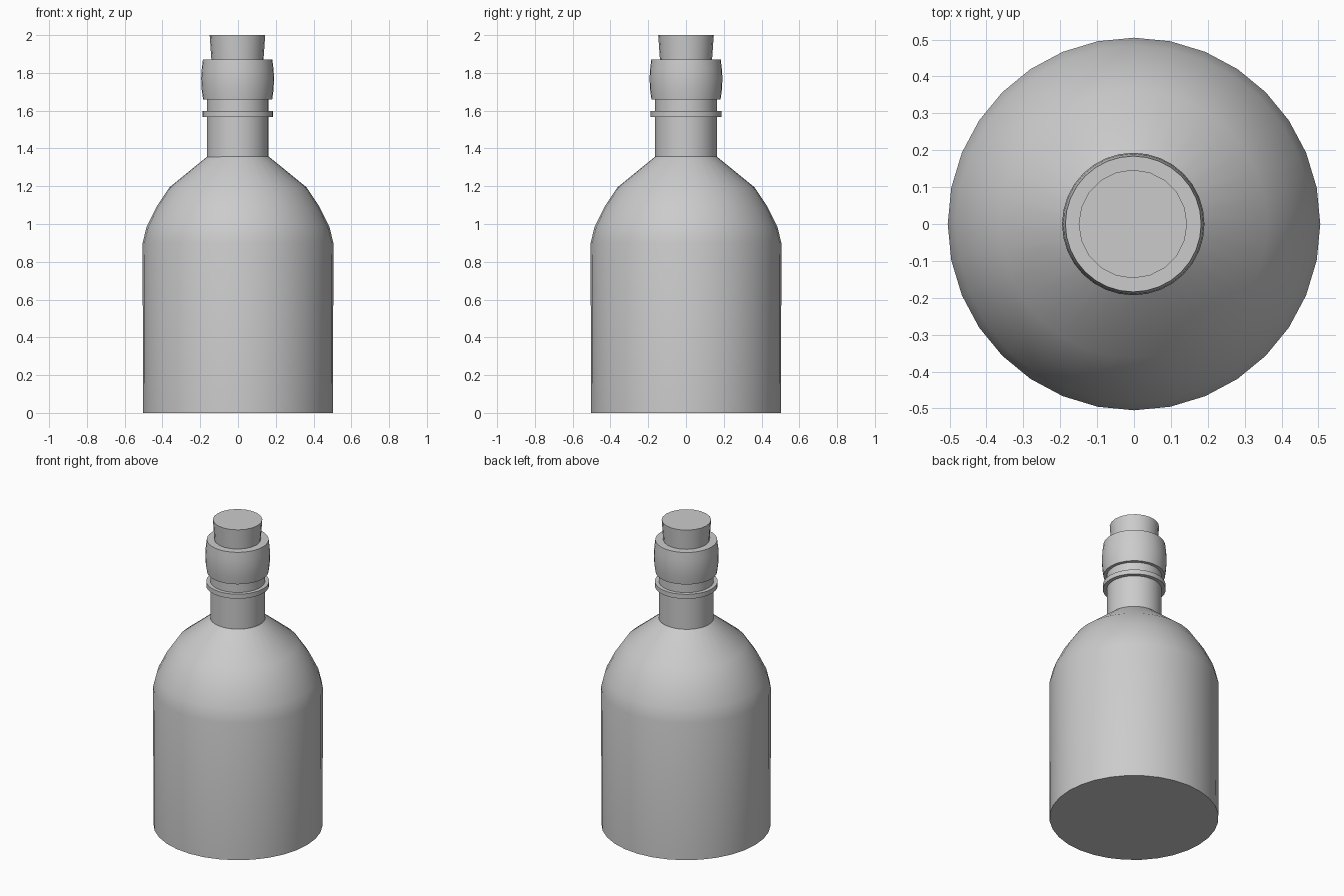
import bpy
import math

cube = bpy.data.objects.get("Cube")
if cube:
    bpy.data.objects.remove(cube, do_unlink=True)

GREY = (0.6, 0.6, 0.6, 1.0)
grey = bpy.data.materials.new("plain grey")
grey.diffuse_color = GREY
grey.use_nodes = True
grey.node_tree.nodes["Principled BSDF"].inputs["Base Color"].default_value = GREY


def turned_part(name, profile, sides=32, center=(0, 0)):
    """Revolve (radius, height) points, listed bottom to top, and cap both ends."""
    verts, faces = [], []
    for radius, z in profile:
        for i in range(sides):
            a = math.tau * i / sides
            verts.append((center[0] + radius * math.cos(a), center[1] + radius * math.sin(a), z))
    for row in range(len(profile) - 1):
        for i in range(sides):
            j = (i + 1) % sides
            low, high = row * sides, (row + 1) * sides
            faces.append((low + i, low + j, high + j, high + i))
    top = (len(profile) - 1) * sides
    faces.append(tuple(reversed(range(sides))))
    faces.append(tuple(range(top, top + sides)))
    mesh = bpy.data.meshes.new(name)
    mesh.from_pydata(verts, [], faces)
    mesh.materials.append(grey)
    obj = bpy.data.objects.new(name, mesh)
    bpy.context.collection.objects.link(obj)
    bpy.ops.object.select_all(action="DESELECT")
    obj.select_set(True)
    bpy.context.view_layer.objects.active = obj
    bpy.ops.object.shade_smooth_by_angle(angle=math.radians(35))
    return obj


# Bottle body with rounded shoulder
turned_part("bottle_body", [(0.503, 0), (0.505, 0.9), (0.484, 0.985), (0.432, 1.09),
                            (0.362, 1.195), (0.163, 1.357)])

# Straight neck and its thin collar ring
turned_part("neck", [(0.163, 1.35), (0.163, 1.68)], center=(-0.002, 0))
turned_part("neck_ring", [(0.187, 1.567), (0.187, 1.597)], center=(-0.002, 0))

# Bulging lip around the mouth
turned_part("lip", [(0.183, 1.66), (0.19, 1.71), (0.193, 1.77), (0.19, 1.82), (0.184, 1.87)],
            center=(-0.002, 0))

# Tapered stopper
turned_part("stopper", [(0.136, 1.84), (0.147, 2.0)], sides=20, center=(-0.003, 0))
